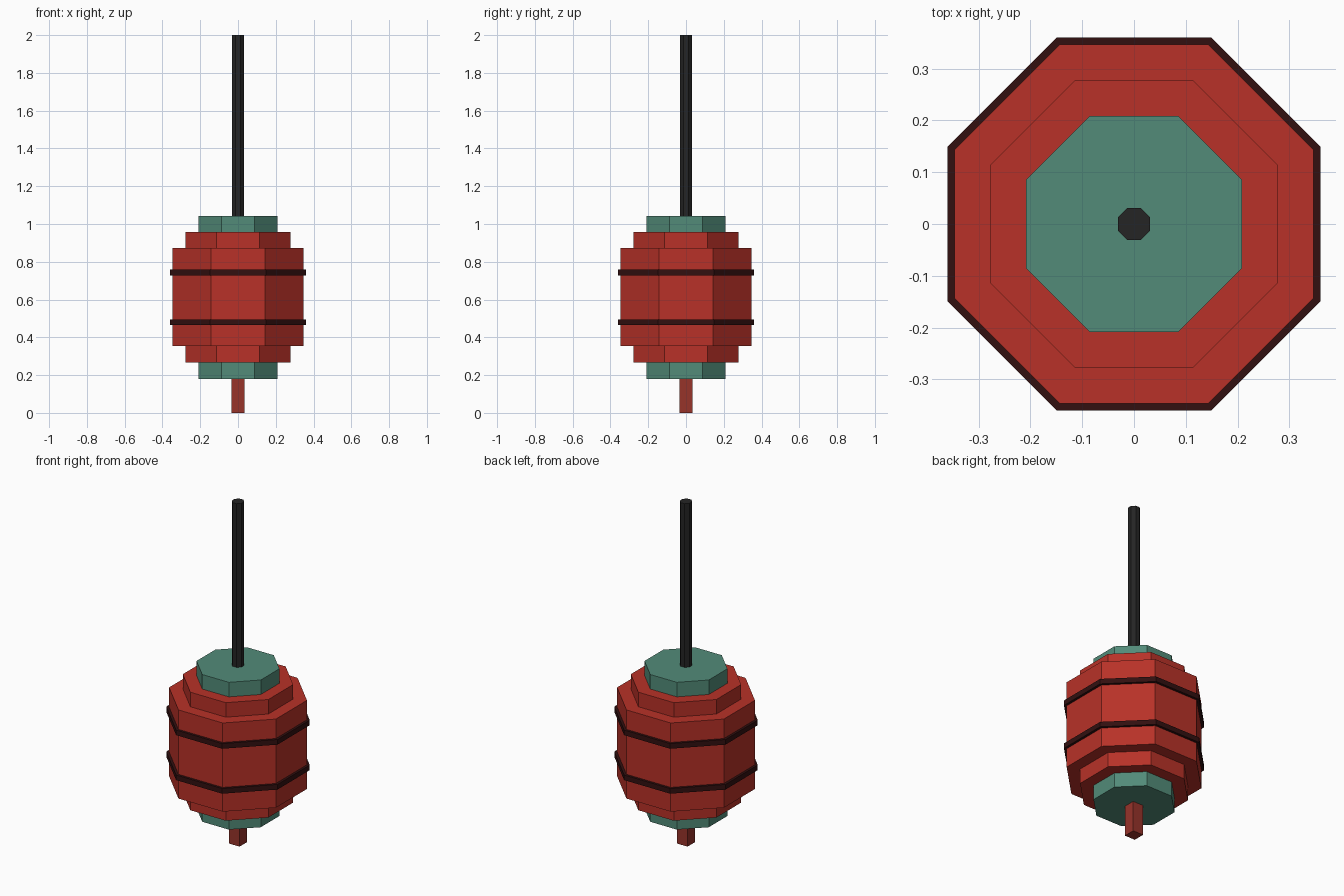
import bpy, math

if "Cube" in bpy.data.objects:
    bpy.data.objects.remove(bpy.data.objects["Cube"])


def material(name, rgb):
    m = bpy.data.materials.new(name)
    m.diffuse_color = (*rgb, 1.0)
    m.use_nodes = True
    m.node_tree.nodes["Principled BSDF"].inputs["Base Color"].default_value = m.diffuse_color
    return m


RED = material("lantern red", (0.48, 0.031, 0.021))
GREEN = material("jade green", (0.085, 0.26, 0.19))
BLACK = material("black", (0.018, 0.018, 0.018))
DARK = material("dark maroon", (0.032, 0.005, 0.005))
BRICK = material("brick red", (0.31, 0.033, 0.023))


def prism(name, half_width, z0, z1, mat, sides=8):
    """Upright prism with flat sides facing the axes."""
    bpy.ops.mesh.primitive_cylinder_add(
        vertices=sides, radius=half_width / math.cos(math.pi / sides),
        depth=z1 - z0, location=(0, 0, (z0 + z1) / 2),
        rotation=(0, 0, math.pi / sides))
    ob = bpy.context.object
    ob.name = name
    bpy.ops.object.transform_apply(location=True, rotation=True, scale=True)
    ob.data.materials.append(mat)
    return ob


# Stepped lantern body: nested octagonal prisms
prism("lantern_body", 0.346, 0.353, 0.872, RED)
prism("lantern_step", 0.277, 0.266, 0.957, RED)
prism("end_caps", 0.208, 0.18, 1.042, GREEN)

# Dark bands around the body
for name, z in (("lower_band", 0.48), ("upper_band", 0.743)):
    prism(name, 0.36, z - 0.015, z + 0.015, DARK)

# Hanging rod and square tassel
prism("hanging_rod", 0.031, 1.042, 2.0, BLACK)
prism("tassel", 0.034, 0.0, 0.18, BRICK, sides=4)
